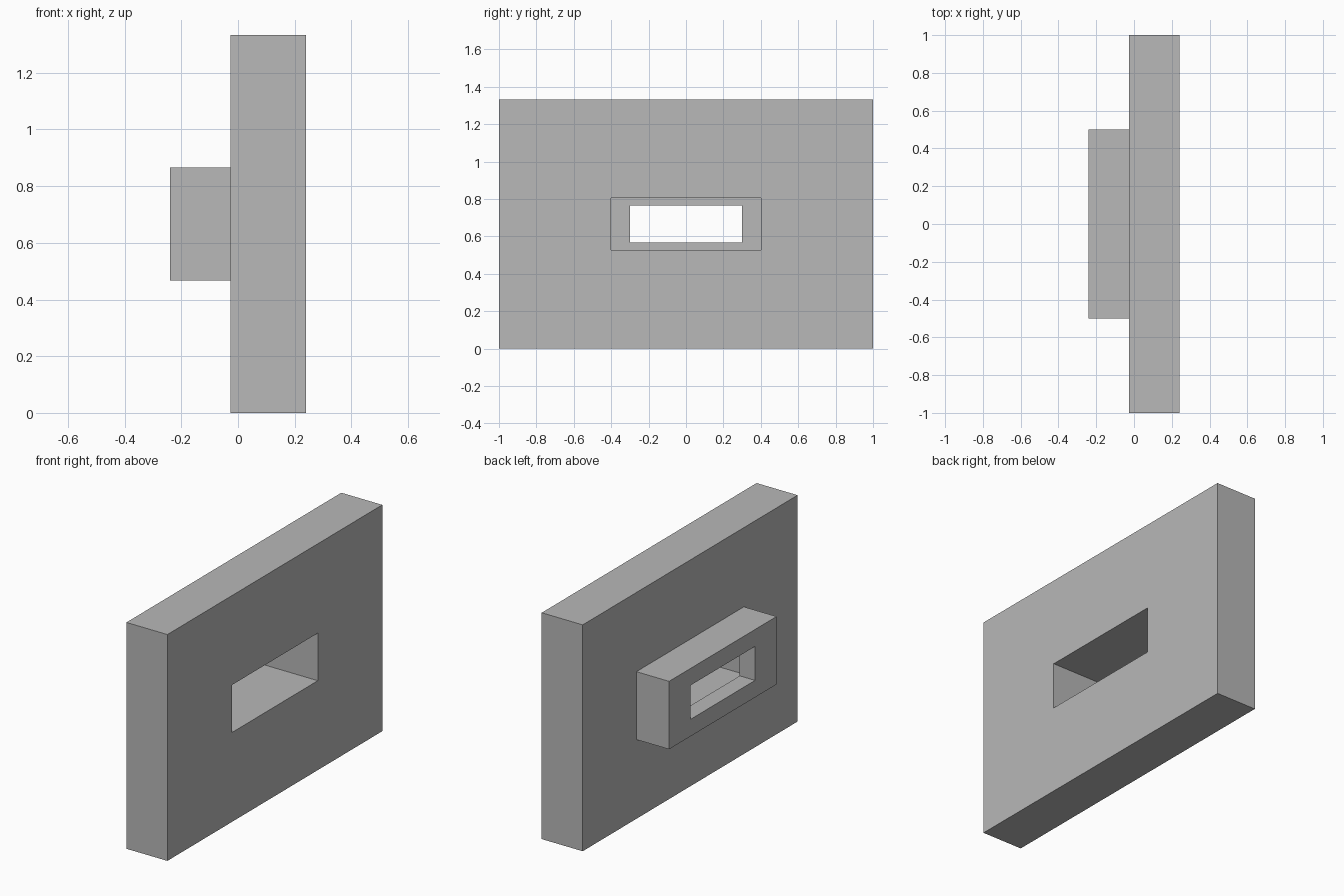
import bpy
import bmesh

cube = bpy.data.objects.get("Cube")
if cube:
    bpy.data.objects.remove(cube, do_unlink=True)

MID_Z = 2 / 3

grey = bpy.data.materials.new("plain grey")
grey.use_nodes = True
grey.diffuse_color = (0.48, 0.48, 0.48, 1)
grey.node_tree.nodes["Principled BSDF"].inputs["Base Color"].default_value = grey.diffuse_color


def ring_shell(name, rings):
    """Bridge rectangular rings (x, half width, half height) into a shell."""
    bm = bmesh.new()
    loops = [
        [bm.verts.new((x, sy * w, MID_Z + sz * h))
         for sy, sz in ((-1, -1), (1, -1), (1, 1), (-1, 1))]
        for x, w, h in rings
    ]
    for a, b in zip(loops, loops[1:]):
        for i in range(4):
            j = (i + 1) % 4
            bm.faces.new((a[i], b[i], b[j], a[j]))
    mesh = bpy.data.meshes.new(name)
    bm.to_mesh(mesh)
    bm.free()
    mesh.materials.append(grey)
    obj = bpy.data.objects.new(name, mesh)
    bpy.context.collection.objects.link(obj)
    return obj


FRONT, JOIN, LIP, BACK = 0.24, -0.027, -0.14, -0.24
cavity = (0.4, 0.14)
slot = (0.3, 0.1)
box = (0.5, 0.2)
wall = (1.0, MID_Z)

# Upright wall panel with the wide opening through it
ring_shell("wall_panel", [(JOIN, *cavity), (FRONT, *cavity), (FRONT, *wall),
                          (JOIN, *wall), (JOIN, *box)])

# Hollow housing behind the panel, closed by a lip around the narrow slot
ring_shell("slot_housing", [(JOIN, *box), (BACK, *box), (BACK, *slot),
                            (LIP, *slot), (LIP, *cavity), (JOIN, *cavity)])
